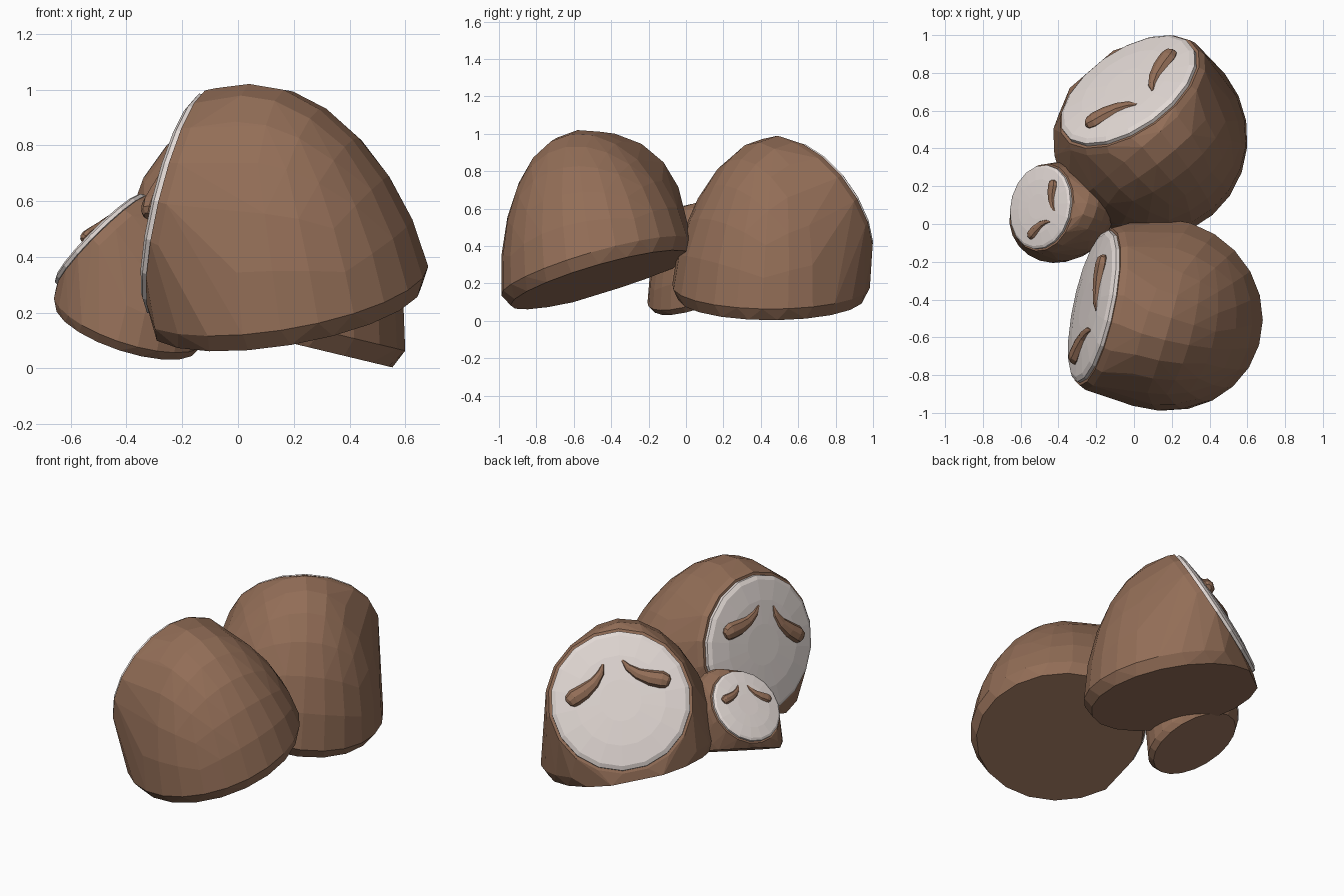
import bpy, bmesh
from math import sin, cos, pi, tan
from mathutils import Vector as V

if "Cube" in bpy.data.objects:
    bpy.data.objects.remove(bpy.data.objects["Cube"])


def material(name, rgb):
    m = bpy.data.materials.new(name)
    m.diffuse_color = (*rgb, 1)
    m.use_nodes = True
    m.node_tree.nodes["Principled BSDF"].inputs["Base Color"].default_value = m.diffuse_color
    return m


BROWN = material("brown", (0.29, 0.155, 0.095))
WHITE = material("white", (0.76, 0.69, 0.66))


def finish(name, bm, mat):
    bmesh.ops.recalc_face_normals(bm, faces=bm.faces)
    me = bpy.data.meshes.new(name)
    bm.to_mesh(me)
    bm.free()
    me.materials.append(mat)
    bpy.context.collection.objects.link(bpy.data.objects.new(name, me))


def loft(bm, rings):
    """Skin a list of equal-length point rings, closing both ends."""
    rows = [[bm.verts.new(p) for p in ring] for ring in rings]
    n = len(rows[0])
    for a, b in zip(rows, rows[1:]):
        for i in range(n):
            bm.faces.new((a[i], a[(i + 1) % n], b[(i + 1) % n], b[i]))
    bm.faces.new(rows[0][::-1])
    bm.faces.new(rows[-1])


def ring(c, a, b, r, n):
    return [c + (a * cos(2 * pi * i / n) + b * sin(2 * pi * i / n)) * r for i in range(n)]


def mound(name, base, axis, r, apex, face, normal, fr):
    base, w, face, n = V(base), V(axis).normalized(), V(face), V(normal).normalized()
    u = w.cross(n).normalized()      # viewer's right on the face
    v = n.cross(u)                   # up on the face
    f = u.cross(w)                   # horizontal direction towards the face

    # Body: upper half of a rounded cube, base rim and flat face rim, hulled
    cube = bmesh.new()
    bmesh.ops.create_cube(cube, size=2)
    bmesh.ops.subdivide_edges(cube, edges=cube.edges, cuts=5, use_grid_fill=True)
    pts = []
    low = base + w * 0.13 * r
    for vert in cube.verts:
        p = V([tan(c * pi / 4) for c in vert.co]).normalized()
        if p.z > -0.01:
            off = (u * p.x + f * p.y) * r * (1 - 0.08 * p.z)
            off.z *= 1 - 0.6 * p.z         # tilted at the base, nearly level at the top
            pts.append(low.lerp(V(apex), p.z) + off)
    cube.free()
    pts += ring(base, u, f, r * 0.94, 20)
    pts = [p for p in pts if (p - face).dot(n) < -0.03]
    pts += ring(face - n * 0.015, u, v, fr * 1.04, 18)
    pts += ring(face - n * 0.05, u, v, fr * 1.08, 18)
    pts = [p for p in pts if (p - base).dot(w) > -0.002]
    bm = bmesh.new()
    for p in pts:
        bm.verts.new(p)
    res = bmesh.ops.convex_hull(bm, input=bm.verts)
    bmesh.ops.delete(bm, geom=[e for e in res["geom_interior"] if isinstance(e, bmesh.types.BMVert)],
                     context="VERTS")
    bmesh.ops.dissolve_limit(bm, angle_limit=0.05, verts=bm.verts, edges=bm.edges)
    finish(name + "_body", bm, BROWN)

    # Face plate: shallow bevelled disc
    bm = bmesh.new()
    loft(bm, [ring(face + n * d * fr, u, v, fr * s, 18)
              for s, d in ((1, -0.05), (1, 0.01), (0.94, 0.045), (0.65, 0.085), (0.3, 0.1))])
    finish(name + "_face", bm, WHITE)

    # Eyes: tapering comma-shaped tubes, mirrored
    path = [(0.74, 0.11, 0.05), (0.71, 0.13, 0.1), (0.64, 0.17, 0.125), (0.48, 0.23, 0.115),
            (0.32, 0.32, 0.085), (0.2, 0.44, 0.055), (0.14, 0.56, 0.015)]
    last = len(path) - 1
    for side, label in ((-1, "left"), (1, "right")):
        bm = bmesh.new()
        mid = [face + (u * x * side + v * y + n * 0.085) * fr for x, y, _ in path]
        rings = []
        for i, c in enumerate(mid):
            t = (mid[min(i + 1, last)] - mid[max(i - 1, 0)]).normalized()
            rings.append(ring(c, n * 0.75, t.cross(n), path[i][2] * fr, 8))
        loft(bm, rings)
        finish(f"{name}_{label}_eye", bm, BROWN)


mound("back_mound", (0.07, 0.455, 0.12), (0.24, 0.0, 1), 0.53, (0.14, 0.49, 0.99),
      (-0.03, 0.71, 0.61), (-0.49, 0.71, 0.5), 0.41)
mound("front_mound", (0.17, -0.46, 0.22), (-0.17, -0.29, 1), 0.53, (0.04, -0.58, 1.02),
      (-0.215, -0.435, 0.59), (-0.95, 0.2, 0.23), 0.41)
mound("small_mound", (-0.40, 0.075, 0.15), (0.33, -0.37, 1), 0.285, (-0.27, 0.05, 0.63),
      (-0.495, 0.09, 0.465), (-0.7, 0.14, 0.7), 0.225)
